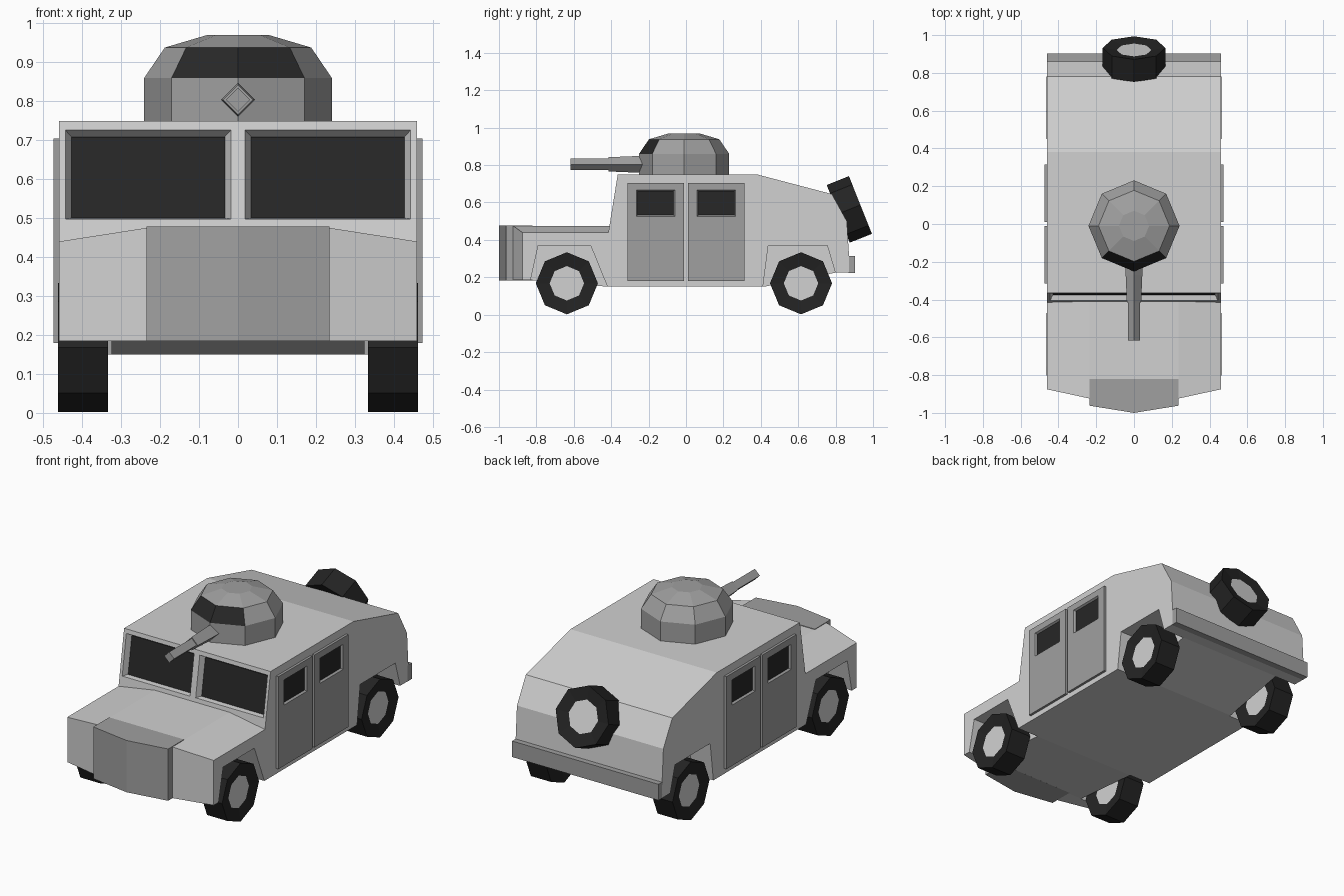
import bpy, bmesh, math
from mathutils import Vector, Matrix

if "Cube" in bpy.data.objects:
    bpy.data.objects.remove(bpy.data.objects["Cube"])


def mat(name, v):
    m = bpy.data.materials.new(name)
    m.diffuse_color = (v, v, v, 1)
    m.use_nodes = True
    m.node_tree.nodes["Principled BSDF"].inputs["Base Color"].default_value = m.diffuse_color
    return m


BODY = mat("light grey", 0.64)
PANEL = mat("mid grey", 0.35)
TYRE = mat("tyre black", 0.017)
GLASS = mat("dark glass", 0.02)


def finish(bm, name, *mats):
    bmesh.ops.recalc_face_normals(bm, faces=bm.faces[:])
    me = bpy.data.meshes.new(name)
    bm.to_mesh(me)
    bm.free()
    ob = bpy.data.objects.new(name, me)
    bpy.context.collection.objects.link(ob)
    for m in mats:
        me.materials.append(m)
    return ob


def hull(name, pts, m):
    """Convex solid through the points."""
    bm = bmesh.new()
    for p in pts:
        bm.verts.new(p)
    bmesh.ops.convex_hull(bm, input=bm.verts[:])
    bmesh.ops.dissolve_limit(bm, angle_limit=0.01, verts=bm.verts[:], edges=bm.edges[:])
    return finish(bm, name, m)


def box(name, xs, ys, zs, m):
    return hull(name, [(x, y, z) for x in xs for y in ys for z in zs], m)


def loft(rings, name, *mats):
    """Skin between closed rings with the same number of points, capped at both ends."""
    bm = bmesh.new()
    rs = [[bm.verts.new(p) for p in r] for r in rings]
    n = len(rs[0])
    for a, b in zip(rs, rs[1:]):
        for i in range(n):
            j = (i + 1) % n
            bm.faces.new((a[i], a[j], b[j], b[i]))
    bm.faces.new(rs[0])
    bm.faces.new(rs[-1])
    return finish(bm, name, *mats)


def cut(ob, cutter):
    md = ob.modifiers.new("cut", 'BOOLEAN')
    md.operation = 'DIFFERENCE'
    md.solver = 'EXACT'
    md.object = cutter
    bpy.context.view_layer.objects.active = ob
    bpy.ops.object.modifier_apply(modifier=md.name)
    bpy.data.objects.remove(cutter)


# Windscreen plane
def screen_y(z):
    return -0.415 + 0.05 * (z - 0.44) / 0.31


# Body: side profile lofted across the width, with a pointed nose and crowned bonnet
def section(x):
    a = abs(x)
    nose = -0.975 + a * 0.217
    top = 0.475 if a < 0.3 else 0.44
    return [(x, y, z) for y, z in [
        (nose, 0.185), (nose, top), (screen_y(top), top), (-0.365, 0.75), (0.38, 0.75),
        (0.78, 0.645), (0.86, 0.5), (0.872, 0.31), (0.872, 0.225), (0.80, 0.225),
        (0.42, 0.15), (-0.42, 0.15), (-0.83, 0.185)]]


body = loft([section(x) for x in (-0.46, -0.235, 0, 0.235, 0.46)], "body", BODY)

# Wheel arches
arches = [[(-0.85, 0.1), (-0.79, 0.37), (-0.51, 0.37), (-0.4, 0.1)],
          [(0.405, 0.1), (0.44, 0.37), (0.755, 0.37), (0.835, 0.1)]]
for s in (-1, 1):
    for arch in arches:
        cut(body, hull("arch_cutter", [(s * x, y, z) for x in (0.325, 0.6) for y, z in arch], BODY))

# Windscreens: tapered recess with a glass plate at the bottom
for s in (-1, 1):
    def pane(x0, x1, z0, z1, d):
        return [(s * x, screen_y(z) + d, z) for x in (x0, x1) for z in (z0, z1)]
    cut(body, hull("screen_cutter",
                   pane(0.0175, 0.444, 0.498, 0.727, -0.001) + pane(0.034, 0.428, 0.5, 0.709, 0.035), BODY))
    hull("windscreen", pane(0.034, 0.428, 0.5, 0.709, 0.036) + pane(0.034, 0.428, 0.5, 0.709, 0.03), GLASS)

# Doors with recessed windows
for s in (-1, 1):
    for c in (-0.162, 0.162):
        door = box("door", (s * 0.45, s * 0.474), (c - 0.152, c + 0.152), (0.18, 0.705), PANEL)

        def win(g, x):
            return [(s * x, c + y, z) for y in (-0.104 + g, 0.104 - g) for z in (0.524 + g, 0.668 - g)]
        cut(door, hull("window_cutter", win(0, 0.475) + win(0.008, 0.461), PANEL))
        hull("door_window", win(0.008, 0.4605) + win(0.008, 0.464), GLASS)

# Grille block and rear bumper
grille = [(-0.235, -0.82), (-0.235, -0.962), (0, -1.0), (0.235, -0.962), (0.235, -0.82)]
hull("grille", [(x, y, z) for x, y in grille for z in (0.184, 0.478)], PANEL)
box("rear_bumper", (-0.46, 0.46), (0.865, 0.903), (0.224, 0.315), PANEL)


# Wheels: eight-sided, hubs inset on both faces
def wheel(name, centre, axis):
    bm = bmesh.new()
    bmesh.ops.create_cone(bm, cap_ends=True, segments=8, radius1=0.166, radius2=0.166, depth=0.128)
    caps = [f for f in bm.faces if len(f.verts) == 8]
    bmesh.ops.inset_individual(bm, faces=caps, thickness=0.08 * math.cos(math.pi / 8), depth=0)
    for f in caps:
        f.material_index = 1
        bmesh.ops.translate(bm, verts=f.verts[:], vec=-0.012 * f.normal)
    rot = Vector((0, 0, 1)).rotation_difference(Vector(axis)).to_matrix().to_4x4()
    bmesh.ops.transform(bm, matrix=Matrix.Translation(centre) @ rot, verts=bm.verts[:])
    finish(bm, name, TYRE, BODY)


for s in (-1, 1):
    for y in (-0.637, 0.615):
        wheel("wheel", (s * 0.398, y, 0.168), (s, 0, 0))
wheel("spare_wheel", (0, 0.873, 0.563), (0, 0.93, 0.37))


# Turret: eight-sided dome with a dark front visor
def ring(r, z):
    return [(r * math.sin(i * math.pi / 4), -0.01 + r * math.cos(i * math.pi / 4), z) for i in range(8)]


turret = loft([ring(0.241, 0.74), ring(0.241, 0.86), ring(0.188, 0.938), ring(0.08, 0.97)],
              "turret", PANEL, GLASS)
for f in turret.data.polygons:
    if 0.87 < f.center.z < 0.93 and f.normal.y < -0.5:
        f.material_index = 1


# Gun: diamond section, thick sleeve and thinner barrel
def diamond(r, y):
    return [(r, y, 0.804), (0, y, 0.804 + r), (-r, y, 0.804), (0, y, 0.804 - r)]


loft([diamond(0.044, -0.2), diamond(0.044, -0.27), diamond(0.038, -0.415)], "gun_sleeve", PANEL)
loft([diamond(0.031, -0.4), diamond(0.031, -0.618)], "gun_barrel", PANEL)
